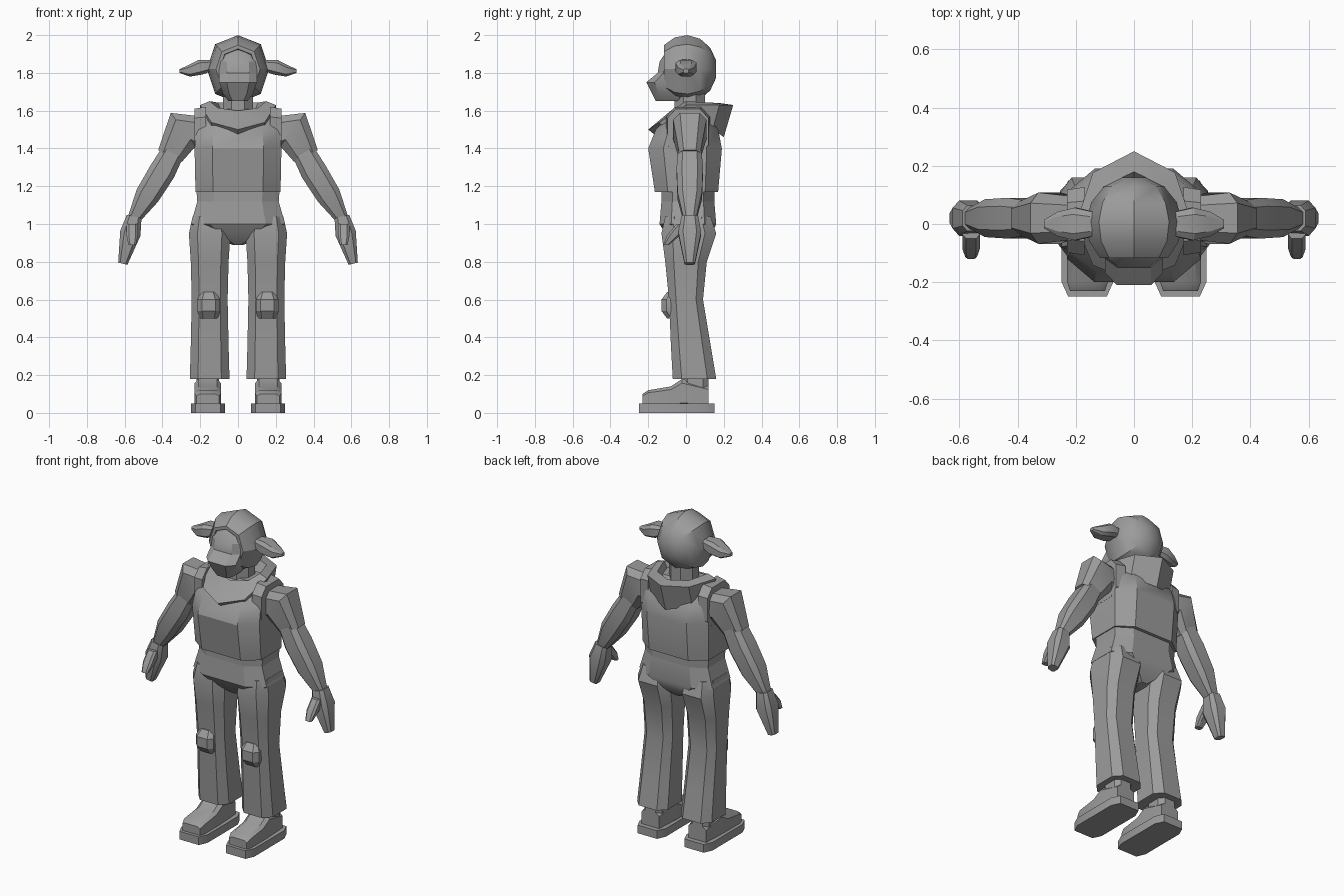
import bpy, bmesh, math
from mathutils import Vector

if "Cube" in bpy.data.objects:
    bpy.data.objects.remove(bpy.data.objects["Cube"])

grey = bpy.data.materials.new("plain grey")
grey.use_nodes = True
grey.diffuse_color = (0.33, 0.33, 0.33, 1)
grey.node_tree.nodes["Principled BSDF"].inputs["Base Color"].default_value = grey.diffuse_color

X_AXIS, Y_AXIS, Z_AXIS = Vector((1, 0, 0)), Vector((0, 1, 0)), Vector((0, 0, 1))


def skin(name, rings, mirror=False, caps=True):
    """Join closed rings of points into one surface."""
    bm = bmesh.new()
    loops = [[bm.verts.new(point) for point in ring] for ring in rings]
    for lower, upper in zip(loops, loops[1:]):
        for i in range(len(lower)):
            bm.faces.new((lower[i - 1], lower[i], upper[i], upper[i - 1]))
    if caps:
        bm.faces.new(loops[0])
        bm.faces.new(loops[-1])
    bmesh.ops.recalc_face_normals(bm, faces=bm.faces)
    mesh = bpy.data.meshes.new(name)
    bm.to_mesh(mesh)
    bm.free()
    mesh.materials.append(grey)
    obj = bpy.data.objects.new(name, mesh)
    bpy.context.collection.objects.link(obj)
    bpy.ops.object.select_all(action="DESELECT")
    obj.select_set(True)
    bpy.context.view_layer.objects.active = obj
    bpy.ops.object.shade_smooth_by_angle(angle=math.radians(30))
    if mirror:
        obj.modifiers.new("Mirror", "MIRROR")


def section(centre, across, depth, power=0.6, phase=0.5):
    """Eight-sided ring; a lower power makes it squarer."""
    def bend(value):
        return math.copysign(abs(value) ** power, value) if abs(value) > 1e-6 else 0
    turns = [(i + phase) * math.tau / 8 for i in range(8)]
    pairs = [(bend(math.cos(turn)), bend(math.sin(turn))) for turn in turns]
    reach = max(u for u, v in pairs)
    return [centre + across * (u / reach) + depth * (v / reach) for u, v in pairs]


def loft(name, rows, mid=0, along=Z_AXIS, **style):
    """Rows hold height, half width, near depth and far depth."""
    side = Y_AXIS if along == Z_AXIS else Z_AXIS
    rings = []
    for height, half, near, far in rows:
        centre = X_AXIS * mid + along * height + side * (near + far) / 2
        rings.append(section(centre, X_AXIS * half, side * (far - near) / 2, **style))
    skin(name, rings, mirror=mid > 0)


def limb(name, path, y, flatness):
    """Path points hold x, z and radius; rings stand square to the path."""
    points = [Vector((x, y, z)) for x, z, radius in path]
    rings = []
    for i, (x, z, radius) in enumerate(path):
        heading = points[min(i + 1, len(points) - 1)] - points[max(i - 1, 0)]
        across = heading.cross(Y_AXIS).normalized() * radius
        rings.append(section(points[i], across, Y_AXIS * radius * flatness))
    skin(name, rings, mirror=True)


def collar_loop(half, front, back, front_z, side_z, back_z):
    """Loop round the neck that falls or rises towards front and back."""
    loop = []
    for i in range(8):
        turn = i * math.tau / 8
        aft = math.cos(turn)
        end_y, end_z = (back, back_z) if aft > 0 else (front, front_z)
        loop.append((half * math.sin(turn), end_y * abs(aft),
                     side_z + (end_z - side_z) * abs(aft)))
    return loop


# Head: a rounded shell with a recessed opening at the front
head_rows = []
for degrees in range(15, 136, 24):
    turn = math.radians(degrees)
    swell = math.sin(turn)
    head_rows.append((0.165 * math.cos(turn), 0.165 * swell,
                      1.82 - 0.18 * swell, 1.82 + 0.18 * swell))
rim_y, rim_half, rim_low, rim_high = head_rows[-1]
for inset, recess in ((0.02, 0), (0.03, 0.05)):
    head_rows.append((rim_y + recess, rim_half - inset, rim_low + inset, rim_high - inset))
loft("head", head_rows, along=Y_AXIS, power=0.9, phase=0)

# Face with chin, muzzle and brow
loft("face", [(1.65, 0.05, -0.16, 0), (1.69, 0.08, -0.18, 0), (1.75, 0.1, -0.21, 0),
              (1.8, 0.1, -0.15, 0), (1.86, 0.1, -0.14, 0), (1.92, 0.06, -0.1, 0)])

# Ears
limb("ear", [(0.14, 1.84, 0.03), (0.2, 1.83, 0.04), (0.26, 1.81, 0.03), (0.31, 1.81, 0.01)],
     y=0, flatness=1.4)

# Neck, torso and waistband
loft("neck", [(1.5, 0.08, -0.06, 0.1), (1.7, 0.08, -0.06, 0.1)], power=1)
loft("torso", [(1.17, 0.225, -0.165, 0.17), (1.4, 0.23, -0.2, 0.19),
               (1.5, 0.22, -0.16, 0.17), (1.61, 0.17, -0.05, 0.08)])
loft("waistband", [(1.11, 0.215, -0.13, 0.15), (1.18, 0.22, -0.13, 0.15)])

# Folded hood collar
skin("collar", [collar_loop(0.2, -0.15, 0.2, 1.46, 1.6, 1.46),
                collar_loop(0.2, -0.2, 0.25, 1.5, 1.63, 1.63),
                collar_loop(0.15, -0.08, 0.18, 1.6, 1.65, 1.64),
                collar_loop(0.1, -0.05, 0.1, 1.55, 1.55, 1.55)], caps=False)

# Armhole trim, sleeves, arms and hands
limb("armhole_trim", [(0.17, 1.49, 0.13), (0.23, 1.49, 0.12)], y=0.01, flatness=0.9)
limb("sleeve", [(0.2, 1.48, 0.09), (0.29, 1.5, 0.11), (0.36, 1.36, 0.07)], y=0.02, flatness=0.8)
limb("arm", [(0.34, 1.39, 0.06), (0.4, 1.28, 0.07), (0.48, 1.15, 0.065), (0.55, 1.03, 0.035)],
     y=0.02, flatness=1)
limb("hand", [(0.55, 1.04, 0.04), (0.57, 0.95, 0.055), (0.61, 0.79, 0.025)], y=0.02, flatness=1.1)
loft("thumb", [(1, 0.03, -0.05, 0.02), (0.94, 0.03, -0.1, -0.03), (0.89, 0.02, -0.12, -0.09)],
     mid=0.56)

# Trousers with knee pads
loft("hips", [(1.12, 0.215, -0.13, 0.15), (1, 0.25, -0.14, 0.16),
              (0.95, 0.16, -0.11, 0.14), (0.89, 0.03, -0.05, 0.09)])
loft("trouser_leg", [(1.04, 0.09, -0.11, 0.13), (0.95, 0.11, -0.13, 0.16),
                     (0.8, 0.1, -0.11, 0.11), (0.6, 0.095, -0.09, 0.09),
                     (0.36, 0.1, -0.08, 0.13), (0.18, 0.105, -0.07, 0.16)], mid=0.15)
loft("knee_pad", [(0.64, 0.04, -0.1, 0), (0.6, 0.06, -0.13, 0),
                  (0.54, 0.06, -0.13, 0), (0.5, 0.05, -0.1, 0)], mid=0.155)

# Shoes
loft("ankle", [(0.1, 0.06, -0.02, 0.12), (0.26, 0.06, -0.02, 0.12)], mid=0.16)
loft("shoe_upper", [(-0.23, 0.06, 0.03, 0.1), (-0.2, 0.07, 0.03, 0.12), (-0.08, 0.07, 0.03, 0.14),
                    (-0.02, 0.07, 0.03, 0.18), (0.12, 0.06, 0.03, 0.14)],
     mid=0.16, along=Y_AXIS, power=0.4)
loft("shoe_sole", [(0, 0.09, -0.25, 0.15), (0.05, 0.09, -0.25, 0.15)], mid=0.16, power=0.35)
